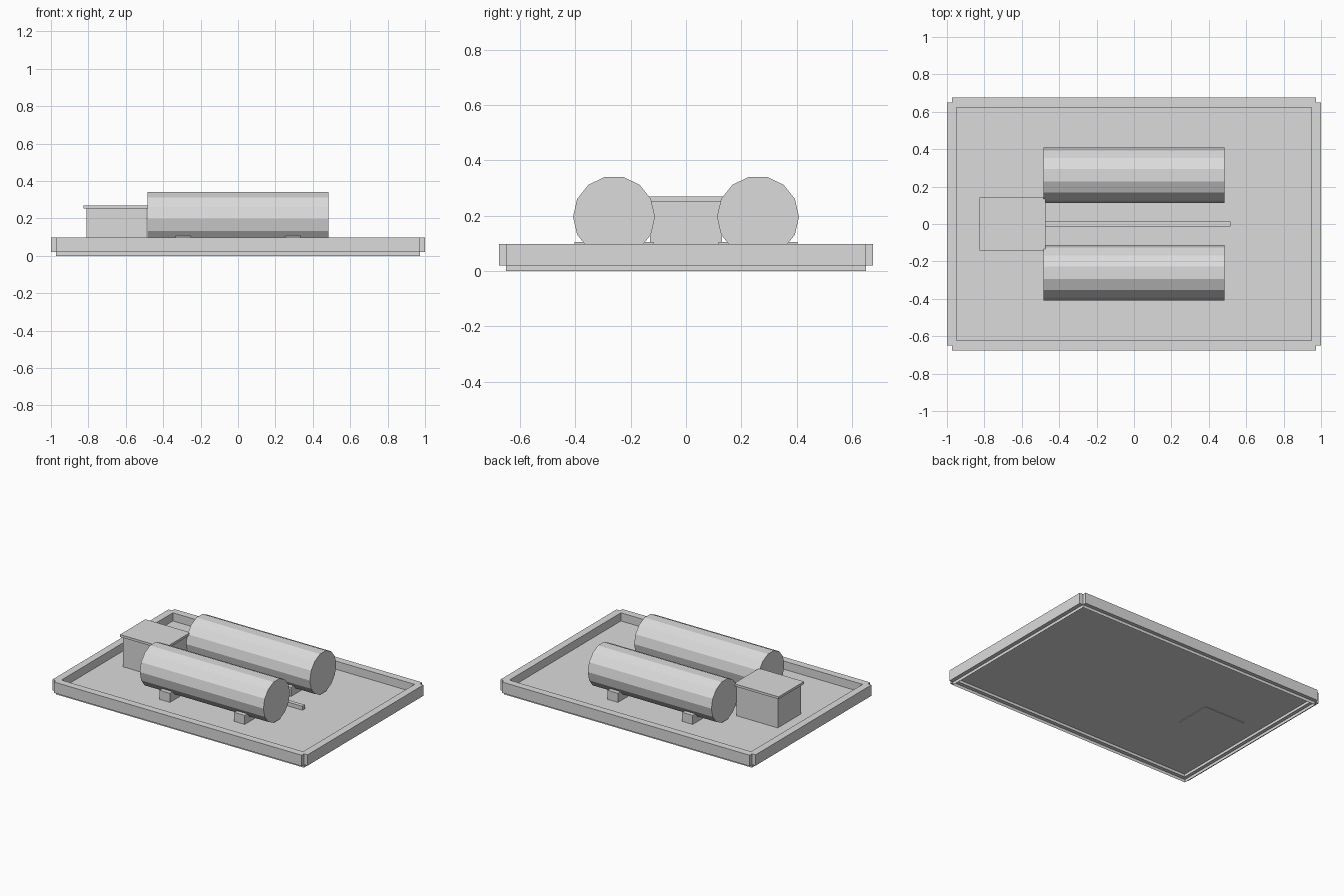
import bpy
import bmesh
import math

if "Cube" in bpy.data.objects:
    bpy.data.objects.remove(bpy.data.objects["Cube"])

grey = bpy.data.materials.new("plain_grey")
grey.diffuse_color = (0.71, 0.71, 0.71, 1)
grey.use_nodes = True
grey.node_tree.nodes["Principled BSDF"].inputs["Base Color"].default_value = grey.diffuse_color


def box(name, x, y, z):
    """Box from (min, max) ranges on each axis."""
    bpy.ops.mesh.primitive_cube_add(size=1, location=[(a + b) / 2 for a, b in (x, y, z)])
    ob = bpy.context.object
    ob.name = name
    ob.scale = [b - a for a, b in (x, y, z)]
    bpy.ops.object.transform_apply(location=False, rotation=False, scale=True)
    ob.data.materials.append(grey)
    return ob


# Tray floor: a shallow shell, open underneath
tray = box("tray_floor", (-0.972, 0.972), (-0.65, 0.65), (0, 0.04))
bm = bmesh.new()
bm.from_mesh(tray.data)
bmesh.ops.delete(bm, geom=[f for f in bm.faces if f.normal.z < -0.5], context='FACES')
bm.to_mesh(tray.data)
bm.free()

# Rim bars centred on the floor edges, leaving notched corners
for s, side, end in ((-1, "front", "left"), (1, "back", "right")):
    box(side + "_rim", (-0.972, 0.972), sorted((s * 0.624, s * 0.676)), (0.021, 0.098))
    box(end + "_rim", sorted((s * 0.948, s * 1.0)), (-0.65, 0.65), (0.021, 0.098))

# Two lying tanks, each on two saddles
for s, side in ((-1, "front"), (1, "back")):
    y = s * 0.26
    bpy.ops.mesh.primitive_cylinder_add(vertices=14, radius=0.148, depth=0.97,
                                        location=(0, y, 0.196),
                                        rotation=(0, math.pi / 2, 0))
    tank = bpy.context.object
    tank.name = side + "_tank"
    # corners point sideways, with a flat facet on top
    bpy.ops.object.transform_apply(location=False, rotation=True, scale=False)
    tank.data.materials.append(grey)
    for x, end in ((-0.293, "left"), (0.293, "right")):
        box(f"{side}_{end}_saddle", (x - 0.041, x + 0.041), (y - 0.142, y + 0.142), (0.041, 0.105))

# Control cabinet with overhanging lid
box("cabinet_body", (-0.811, -0.489), (-0.13, 0.13), (0.036, 0.254))
box("cabinet_lid", (-0.826, -0.474), (-0.142, 0.142), (0.252, 0.269))

# Supply pipe between the tanks
box("supply_pipe", (-0.5, 0.516), (-0.014, 0.014), (0.042, 0.07))
